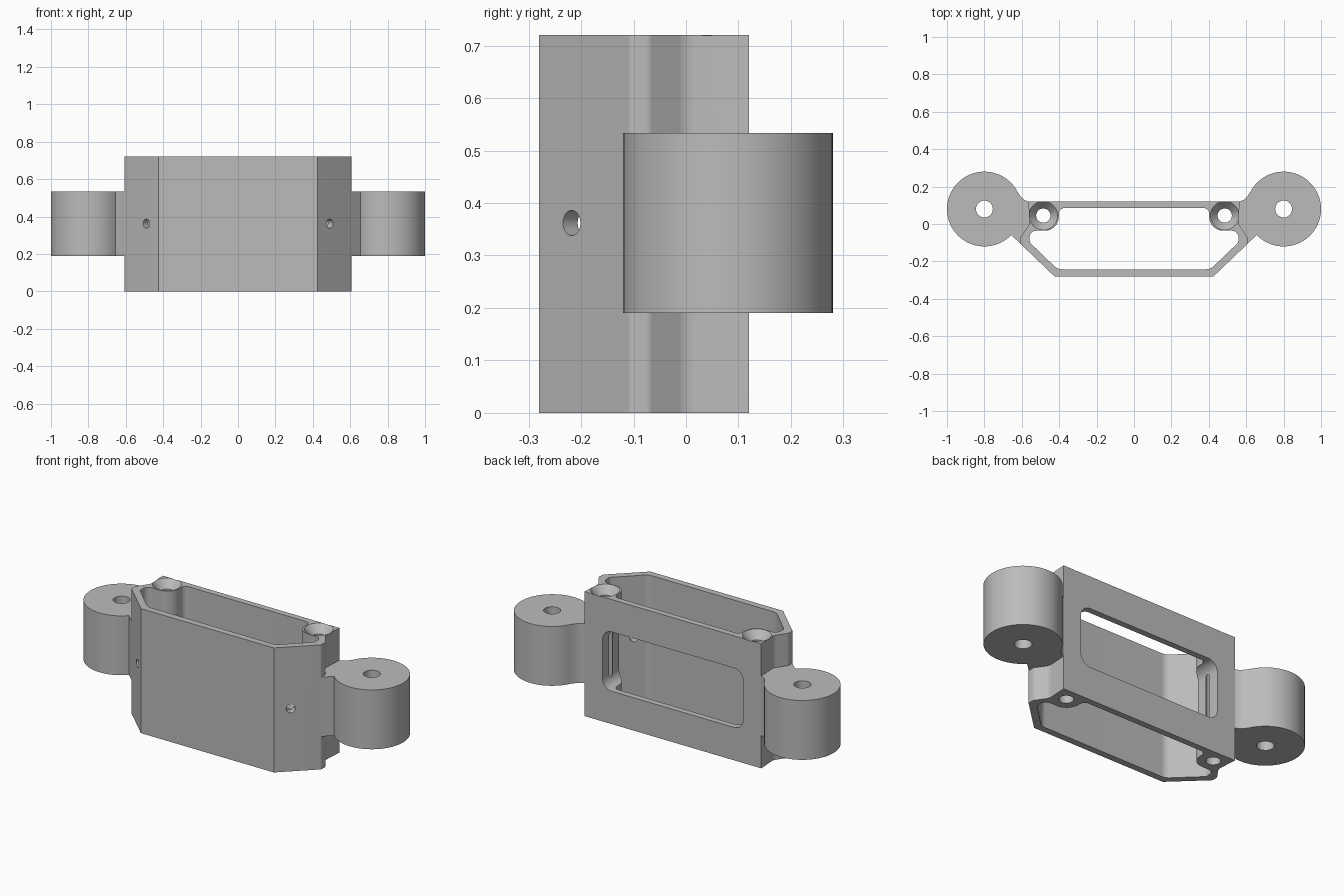
import bpy, bmesh, math
from mathutils import Vector, Matrix

cube = bpy.data.objects.get("Cube")
if cube:
    bpy.data.objects.remove(cube, do_unlink=True)

grey = bpy.data.materials.new("plain grey")
grey.use_nodes = True
colour = (0.5, 0.5, 0.5, 1)
grey.diffuse_color = colour
grey.node_tree.nodes["Principled BSDF"].inputs["Base Color"].default_value = colour

HEIGHT = 0.72
LUG_LOW, LUG_HIGH = 0.19, 0.533


def finish(name, bm):
    bmesh.ops.recalc_face_normals(bm, faces=bm.faces)
    mesh = bpy.data.meshes.new(name)
    bm.to_mesh(mesh)
    bm.free()
    mesh.materials.append(grey)
    ob = bpy.data.objects.new(name, mesh)
    bpy.context.collection.objects.link(ob)
    return ob


def rounded(points, steps=10):
    """Polygon from (x, y, radius) corners, each rounded by its radius."""
    out = []
    for i, (x, y, r) in enumerate(points):
        p = Vector((x, y))
        if r == 0:
            out.append(p)
            continue
        a = (Vector(points[i - 1][:2]) - p).normalized()
        b = (Vector(points[(i + 1) % len(points)][:2]) - p).normalized()
        half = a.angle(b) / 2
        centre = p + (a + b).normalized() * r / math.sin(half)
        start = p + a * r / math.tan(half) - centre
        end = p + b * r / math.tan(half) - centre
        turn = math.atan2(start.x * end.y - start.y * end.x, start.dot(end))
        for k in range(steps + 1):
            out.append(centre + Matrix.Rotation(turn * k / steps, 2) @ start)
    return out


def symmetric(half):
    """Close a right-hand half outline with its mirror image."""
    return half + [(-x, y, r) for x, y, r in reversed(half)]


def extrude(name, outline, low, high):
    bm = bmesh.new()
    face = bm.faces.new([bm.verts.new((x, y, low)) for x, y in outline])
    grown = bmesh.ops.extrude_face_region(bm, geom=[face])["geom"]
    bmesh.ops.translate(bm, vec=(0, 0, high - low),
                        verts=[v for v in grown if isinstance(v, bmesh.types.BMVert)])
    return finish(name, bm)


def drill(name, centre, r1, r2, depth, axis=(0, 0, 1)):
    bm = bmesh.new()
    turn = Vector(axis).to_track_quat("Z", "Y").to_matrix().to_4x4()
    bmesh.ops.create_cone(bm, cap_ends=True, segments=40, radius1=r1, radius2=r2,
                          depth=depth, matrix=Matrix.Translation(centre) @ turn)
    return finish(name, bm)


def cut(ob, cutter):
    mod = ob.modifiers.new("cut", "BOOLEAN")
    mod.operation = "DIFFERENCE"
    mod.solver = "EXACT"
    mod.object = cutter
    bpy.context.view_layer.objects.active = ob
    bpy.ops.object.modifier_apply(modifier=mod.name)
    bpy.data.objects.remove(cutter, do_unlink=True)


def smooth(ob):
    bpy.ops.object.select_all(action="DESELECT")
    ob.select_set(True)
    bpy.context.view_layer.objects.active = ob
    bpy.ops.object.shade_smooth_by_angle(angle=math.radians(30))


# Housing: chamfered front, waisted sides, flat back
housing = extrude("housing", rounded(symmetric([
    (0.565, 0.12, 0), (0.558, 0.0, 0.05), (0.607, -0.07, 0.02),
    (0.607, -0.106, 0.018), (0.425, -0.28, 0)])), 0, HEIGHT)

# Main cavity, wrapping round the two screw bosses
cut(housing, extrude("cavity", rounded(symmetric([
    (0.402, 0.085, 0.03), (0.402, -0.036, 0.075), (0.558, -0.036, 0.035),
    (0.558, -0.098, 0.03), (0.409, -0.242, 0.06)])), -0.1, HEIGHT + 0.1))

# Rounded window through the back
w = 0.45
window = extrude("window", rounded([
    (-w, LUG_LOW, 0.06), (w, LUG_LOW, 0.06),
    (w, LUG_HIGH, 0.06), (-w, LUG_HIGH, 0.06)]), -0.2, 0.1)
window.data.transform(Matrix.Rotation(math.pi / 2, 4, "X"))
cut(housing, window)

# Countersunk boss holes and small holes through the chamfers
for s in (1, -1):
    cut(housing, drill("boss_hole", (s * 0.485, 0.045, HEIGHT / 2), 0.038, 0.038, 1))
    cut(housing, drill("countersink", (s * 0.485, 0.045, HEIGHT - 0.02),
                       0.036, 0.083, 0.055))
    cut(housing, drill("chamfer_hole", (s * 0.49, -0.218, 0.362), 0.024, 0.024, 0.16,
                       (-s * 0.69, 0.723, 0)))
smooth(housing)

# Mounting lugs: round barrel blended into a short web
for s, name in ((1, "left_lug"), (-1, "right_lug")):
    start, end = math.radians(-136), math.radians(154)
    barrel = [(0.8 + 0.2 * math.cos(a), 0.08 + 0.2 * math.sin(a))
              for a in (start + (end - start) * k / 64 for k in range(65))]
    web = [(0.606, 0.148), (0.588, 0.129), (0.565, 0.12),
           (0.556, 0.0), (0.585, -0.06), (0.597, -0.115)]
    lug = extrude(name, [(s * x, y) for x, y in barrel + web], LUG_LOW, LUG_HIGH)
    cut(lug, drill("bore", (s * 0.8, 0.08, 0.36), 0.045, 0.045, 1))
    smooth(lug)
